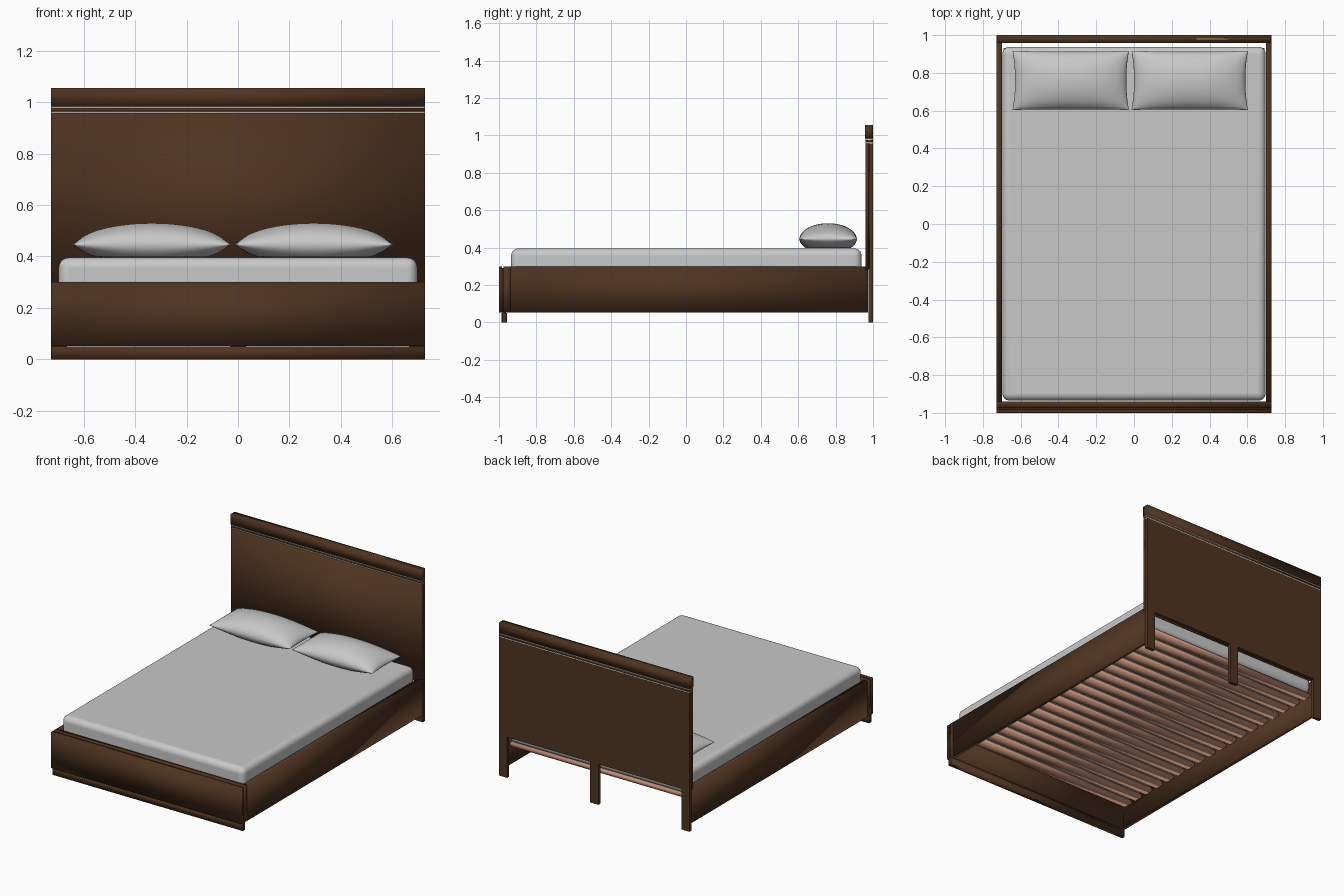
import bpy, bmesh, math

if "Cube" in bpy.data.objects:
    bpy.data.objects.remove(bpy.data.objects["Cube"])


def material(name, rgb):
    m = bpy.data.materials.new(name)
    m.diffuse_color = (*rgb, 1)
    m.use_nodes = True
    m.node_tree.nodes["Principled BSDF"].inputs["Base Color"].default_value = m.diffuse_color
    return m


WOOD = material("dark walnut", (0.078, 0.034, 0.015))
SLAT = material("reddish slat wood", (0.51, 0.26, 0.175))
LINEN = material("pale grey linen", (0.58, 0.58, 0.58))
INLAY = material("pale inlay", (0.72, 0.68, 0.60))
GOLD = material("gold edging", (0.50, 0.31, 0.09))
W = 0.727  # half width of the bed


def finish(name, bm, mat):
    me = bpy.data.meshes.new(name)
    bmesh.ops.recalc_face_normals(bm, faces=bm.faces)
    bm.to_mesh(me)
    bm.free()
    me.materials.append(mat)
    ob = bpy.data.objects.new(name, me)
    bpy.context.collection.objects.link(ob)
    return ob


def box(name, x, y, z, mat=WOOD, soft=True):
    """Box from (min, max) pairs on each axis, softly shaded by default."""
    bm = bmesh.new()
    bmesh.ops.create_cube(bm, size=1)
    for v in bm.verts:
        v.co = [(a + b) / 2 + c * (b - a) for (a, b), c in zip((x, y, z), v.co)]
    for f in bm.faces:
        f.smooth = soft
    return finish(name, bm, mat)


def smooth(ob, angle=50):
    bpy.ops.object.select_all(action='DESELECT')
    ob.select_set(True)
    bpy.context.view_layer.objects.active = ob
    bpy.ops.object.shade_smooth_by_angle(angle=math.radians(angle))


# Headboard: front and back boards, split near the top by two thin inlays
full = (-W, W)
box("headboard_front_panel", full, (0.960, 0.977), (0.28, 0.957))
box("headboard_back_panel", full, (0.980, 1.0), (0.28, 0.957), WOOD, False)
box("headboard_core", (-W + 0.004, W - 0.004), (0.976, 0.981), (0.282, 0.956))
box("headboard_band", full, (0.960, 1.0), (0.964, 0.976))
box("headboard_cap", full, (0.957, 1.0), (0.983, 1.055))
for i, z in enumerate((0.957, 0.976)):
    box(f"headboard_inlay_{i}", (-W + 0.001, W - 0.001), (0.9605, 0.9995), (z, z + 0.007), INLAY, False)
box("headboard_top_edging", (0.33, 0.72), (0.976, 0.981), (1.054, 1.0555), GOLD, False)

# Legs at the head and foot
for label, x0, x1 in (("left", -W, -W + 0.062), ("middle", -0.031, 0.031), ("right", W - 0.062, W)):
    box(f"head_leg_{label}", (x0, x1), (0.977, 1.0), (0, 0.28), WOOD, False)
    box(f"foot_leg_{label}", (x0, x1), (-0.981, -0.962), (0, 0.052), WOOD, False)
box("foot_plinth", (-W + 0.002, W - 0.002), (-0.986, -0.958), (0, 0.049))

# Footboard: outer and inner boards with a groove between them
box("footboard_outer", full, (-1.0, -0.983), (0.052, 0.30))
box("footboard_core", (-W + 0.004, W - 0.004), (-0.984, -0.974), (0.052, 0.292))
box("footboard_inner", full, (-0.975, -0.939), (0.052, 0.30))

# Side rails
for label, s in (("left", -1), ("right", 1)):
    box(f"side_rail_{label}", sorted((s * 0.698, s * W)), (-0.939, 0.972), (0.052, 0.30))

# Slats
N = 18
for i in range(N):
    y = -0.885 + i * 1.785 / (N - 1)
    box(f"slat_{i:02d}", (-0.692, 0.692), (y - 0.032, y + 0.032), (0.186, 0.21), SLAT)

# Mattress with softly rounded edges
mattress = box("mattress", (-0.697, 0.697), (-0.935, 0.938), (0.21, 0.395), LINEN, False)
bev = mattress.modifiers.new("rounded", 'BEVEL')
bev.width, bev.segments = 0.038, 6
smooth(mattress)


def pillow(name, cx, cy, hx, hy, seam, up, down, n=28):
    """Cushion: two domes meeting at a seam, with pulled-out corners."""
    bm = bmesh.new()
    bmesh.ops.create_grid(bm, x_segments=n, y_segments=n, size=1)
    low = bmesh.ops.duplicate(bm, geom=bm.verts[:] + bm.edges[:] + bm.faces[:])["geom"]
    lower = {g for g in low if isinstance(g, bmesh.types.BMVert)}
    for v in bm.verts:
        # crowd the grid toward the edges for a rounder rim
        u, w = math.sin(v.co.x * math.pi / 2), math.sin(v.co.y * math.pi / 2)
        a, b = max(0, 1 - u * u), max(0, 1 - w * w)
        x = cx + hx * u * (1 - 0.045 * b)
        y = cy + hy * w * (1 - 0.02 * a)
        if v in lower:
            z = seam - down * min(1, 1.6 * a ** 0.6 * b ** 0.5)
        else:
            z = seam + up * a ** 0.55 * b ** 0.5
        v.co = (x, y, z)
    bmesh.ops.remove_doubles(bm, verts=bm.verts, dist=0.0002)
    ob = finish(name, bm, LINEN)
    smooth(ob, 60)


# Two pillows
pillow("pillow_left", -0.335, 0.760, 0.308, 0.156, 0.445, 0.085, 0.048)
pillow("pillow_right", 0.295, 0.760, 0.308, 0.156, 0.445, 0.085, 0.048)
